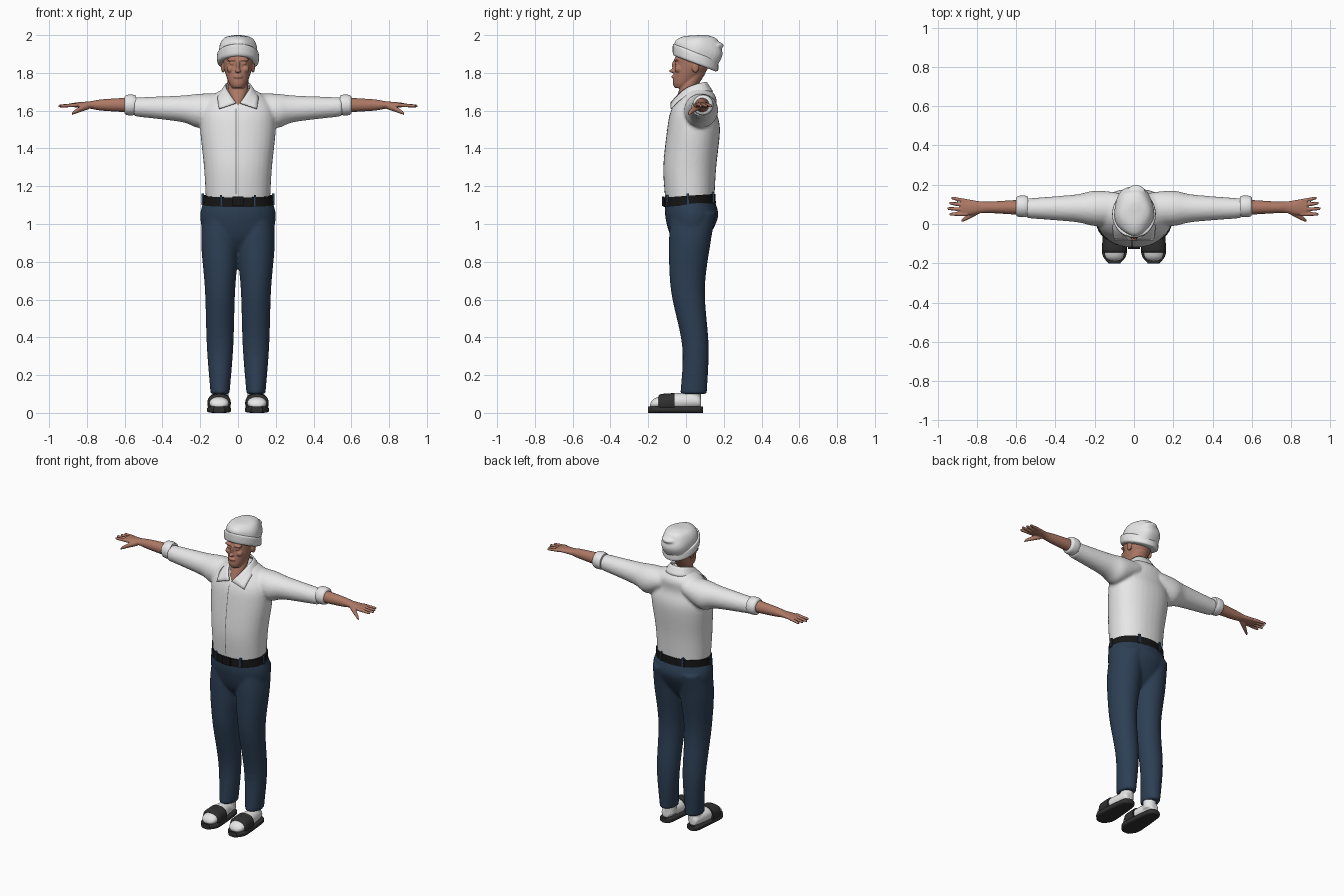
import bpy
import bmesh
from math import cos, sin, pi, copysign
from mathutils import Matrix, Vector

if "Cube" in bpy.data.objects:
    bpy.data.objects.remove(bpy.data.objects["Cube"])

BOTH = (1, -1)
made = []


def material(name, rgb):
    mat = bpy.data.materials.new(name)
    mat.use_nodes = True
    mat.diffuse_color = (*rgb, 1)
    bsdf = next(node for node in mat.node_tree.nodes if node.type == 'BSDF_PRINCIPLED')
    bsdf.inputs["Base Color"].default_value = (*rgb, 1)
    return mat


white = material("white cloth", [.8] * 3)
navy = material("navy denim", (.026, .05, .09))
skin = material("skin", (.42, .19, .13))
black = material("black leather", [.008] * 3)
rubber = material("dark rubber", [.03] * 3)
grey = material("seam grey", [.2] * 3)


def smooth_rings(rings, steps=6):
    """Catmull-Rom interpolation between section rings."""
    rings = [Vector(ring if len(ring) == 4 else (*ring, ring[-1])) for ring in rings]
    padded = [rings[0], *rings, rings[-1]]
    result = []
    for before, start, end, after in zip(padded, padded[1:], padded[2:], padded[3:]):
        tangent_in, tangent_out = (end - before) / 2, (after - start) / 2
        for step in range(steps):
            t = step / steps
            ease = t * t * (3 - 2 * t)
            result.append(start.lerp(end, ease) + tangent_in * t * (1 - t) ** 2
                          - tangent_out * t * t * (1 - t))
    return result + [rings[-1]]


def loft(bm, rings, axis='z', offset=0, drift=0, tilt=(0, 0), sides=(1,), power=2, ripple=0, segments=32):
    """Skin rings of (position, centre, radius, second radius) along an axis."""
    sections = smooth_rings(rings)
    for side in sides:
        loops = []
        for index, (along, centre, wide, deep) in enumerate(sections):
            lean = tilt[0] + (tilt[1] - tilt[0]) * index / (len(sections) - 1)
            middle = offset + drift * (along - rings[0][0])
            loop = []
            for corner in range(segments):
                angle = 2 * pi * corner / segments
                c, s = cos(angle), sin(angle)
                wave = 1 + ripple * cos(5 * angle + 1)
                u = middle + wave * wide * copysign(abs(c) ** (2 / power), c)
                v = centre + wave * deep * copysign(abs(s) ** (2 / power), s)
                w = along + lean * (v - centre)
                x, y, z = {'x': (w, u, v), 'y': (u, w, v), 'z': (u, v, w)}[axis]
                loop.append(bm.verts.new((side * x, y, z)))
            loops.append(loop)
        for low, high in zip(loops, loops[1:]):
            for i in range(segments):
                bm.faces.new((low[i - 1], low[i], high[i], high[i - 1]))
        bm.faces.new(loops[0])
        bm.faces.new(loops[-1])


def blob(bm, centre, radii, sides=(1,)):
    x, y, z = centre
    for side in sides:
        place = Matrix.Translation((side * x, y, z)) @ Matrix.Diagonal((*radii, 1))
        bmesh.ops.create_uvsphere(bm, u_segments=16, v_segments=10, radius=1, matrix=place)


def box(bm, centre, size):
    place = Matrix.Translation(centre) @ Matrix.Diagonal((*size, 1))
    bmesh.ops.create_cube(bm, size=1, matrix=place)


def ribbon(bm, left, right):
    """Strip of faces between two rows of points."""
    pairs = [(bm.verts.new(a), bm.verts.new(b)) for a, b in zip(left, right)]
    for (a, b), (c, d) in zip(pairs, pairs[1:]):
        bm.faces.new((a, b, d, c))


def finish(name, bm, mat, voxel=0, relax=3):
    """Turn the bmesh into an object, optionally fusing its pieces into one skin."""
    bmesh.ops.recalc_face_normals(bm, faces=bm.faces)
    mesh = bpy.data.meshes.new(name)
    bm.to_mesh(mesh)
    bm.free()
    mesh.materials.append(mat)
    obj = bpy.data.objects.new(name, mesh)
    bpy.context.collection.objects.link(obj)
    if voxel:
        fuse = obj.modifiers.new("fuse", 'REMESH')
        fuse.mode = 'VOXEL'
        fuse.voxel_size = voxel
        fuse.use_smooth_shade = True
        soften = obj.modifiers.new("soften", 'SMOOTH')
        soften.factor = .5
        soften.iterations = relax
    made.append(obj)
    return obj


# Shirt: torso and sleeves fused
bm = bmesh.new()
loft(bm, [(1.13, .02, .17, .13), (1.3, .02, .18, .14), (1.5, .04, .2, .14), (1.6, .04, .19, .12),
          (1.67, .06, .15, .1), (1.72, .06, .07, .06)], power=2.2)
loft(bm, [(.08, 1.63, .08, .06), (.2, 1.6, .09, .09), (.3, 1.61, .07), (.55, 1.62, .05)],
     'x', offset=.08, sides=BOTH)
shirt = finish("shirt", bm, white, voxel=.009, relax=6)

# Rolled cuffs
bm = bmesh.new()
loft(bm, [(.54, 1.63, .05), (.56, 1.63, .055), (.59, 1.63, .053), (.6, 1.63, .045)],
     'x', offset=.09, sides=BOTH)
finish("sleeve_cuffs", bm, white)

# Collar: half strip from nape to tip, mirrored
bm = bmesh.new()
ribbon(bm, [(0, .11, 1.75), (.05, .1, 1.75), (.07, .05, 1.74), (.06, -.02, 1.71), (.01, -.08, 1.64)],
       [(0, .15, 1.7), (.08, .12, 1.7), (.1, .05, 1.69), (.11, -.03, 1.67), (.1, -.08, 1.61)])
collar = finish("collar", bm, white)
collar.modifiers.new("mirror", 'MIRROR').use_clip = True
curve = collar.modifiers.new("curve", 'SUBSURF')
curve.levels = curve.render_levels = 2
curve.boundary_smooth = 'PRESERVE_CORNERS'
thickness = collar.modifiers.new("thickness", 'SOLIDIFY')
thickness.thickness = .008
thickness.offset = 0

# Front seam laid onto the shirt
bm = bmesh.new()
heights = [1.16 + .015 * step for step in range(31)]
ribbon(bm, [(-.012, -.2, z) for z in heights], [(-.007, -.2, z) for z in heights])
wrap = finish("front_seam", bm, grey).modifiers.new("wrap", 'SHRINKWRAP')
wrap.target = shirt
wrap.wrap_method = 'PROJECT'
wrap.wrap_mode = 'ABOVE_SURFACE'
wrap.use_project_y = True
wrap.use_positive_direction = True
wrap.offset = .002

# Trousers: hips and legs fused
bm = bmesh.new()
loft(bm, [(.86, .02, .06, .05), (.93, .02, .17, .1), (1.04, .03, .2, .14), (1.13, .02, .18, .13)])
loft(bm, [(.1, .04, .05, .07), (.35, .05, .07), (.65, .01, .08, .09), (.9, .02, .1, .11),
          (1.06, .04, .09, .12)], offset=.095, sides=BOTH)
finish("trousers", bm, navy, voxel=.009)

# Belt, buckle and loops
bm = bmesh.new()
loft(bm, [(1.1, .02, .187, .138), (1.15, .02, .185, .136)], tilt=(.07, .07))
box(bm, (0, -.12, 1.12), (.06, .014, .05))
finish("belt", bm, black)
bm = bmesh.new()
for side in BOTH:
    for x, y in ((.09, -.1), (.187, .01), (.08, .145)):
        box(bm, (side * x, y, 1.13 + .07 * y), (.013, .013, .06))
finish("belt_loops", bm, navy)

# Head, neck and facial forms fused
bm = bmesh.new()
loft(bm, [(1.72, -.03, .03), (1.75, -.01, .05, .06), (1.83, .03, .075, .09), (1.92, .04, .08, .09),
          (1.95, .05, .05)])
loft(bm, [(1.62, -.05, .01, .02), (1.7, 0, .05, .04), (1.8, .05, .055)])
blob(bm, (0, -.07, 1.81), (.015, .02, .01))  # nose
blob(bm, (0, -.06, 1.84), (.01, .015, .03))  # nose bridge
blob(bm, (0, -.065, 1.78), (.025, .012, .01))  # lips
blob(bm, (.03, -.05, 1.87), (.03, .015, .01), BOTH)  # brows
blob(bm, (.03, -.05, 1.85), (.015, .01, .01), BOTH)  # eyelids
blob(bm, (.04, -.04, 1.82), (.02, .02, .02), BOTH)  # cheeks
blob(bm, (.08, .05, 1.83), (.01, .02, .03), BOTH)  # ears
finish("head_and_neck", bm, skin, voxel=.0045, relax=2)

# Slouched knit hat with turned-up band
bm = bmesh.new()
loft(bm, [(1.87, .05, .1, .11), (1.93, .07, .1, .125), (1.97, .08, .085, .1), (1.99, .09, .06, .07),
          (2, .09, .02)], tilt=(-.4, 0), ripple=.025)
blob(bm, (.01, .16, 1.945), (.05, .04, .02))
finish("hat_crown", bm, white, voxel=.006)
bm = bmesh.new()
loft(bm, [(1.85, .045, .1, .11), (1.86, .05, .11, .12), (1.9, .05, .11, .12), (1.91, .05, .1, .115)],
     tilt=(-.38, -.38))
finish("hat_band", bm, white)

# Forearms, hands, fingers and thumbs fused
bm = bmesh.new()
loft(bm, [(.56, 1.63, .04), (.72, 1.63, .03), (.78, 1.63, .03, .02), (.84, 1.63, .04, .015),
          (.88, 1.63, .04, .01)], 'x', offset=.085, sides=BOTH)
for finger in range(4):
    reach = .95 - .01 * abs(finger - 1)
    loft(bm, [(.85, 1.63, .011), (reach - .01, 1.625, .008), (reach, 1.625, .004)], 'x',
         offset=.05 + .022 * finger, drift=.07 * finger, sides=BOTH, segments=12)
loft(bm, [(.79, 1.625, .018), (.83, 1.61, .016), (.87, 1.59, .01), (.88, 1.58, .005)], 'x',
     offset=.07, drift=-.6, sides=BOTH, segments=12)
finish("forearms_and_hands", bm, skin, voxel=.004, relax=2)

# Socks
bm = bmesh.new()
loft(bm, [(-.19, .04, .02, .01), (-.16, .05, .05, .03), (-.05, .06, .05, .045), (.06, .06, .035),
          (.08, .05, .02)], 'y', offset=.1, sides=BOTH)
loft(bm, [(.05, .04, .04), (.15, .04, .04)], offset=.09, sides=BOTH)
finish("socks", bm, white, voxel=.006)

# Slippers: soles and straps
bm = bmesh.new()
outline = ((-.2, .03), (-.16, .06), (-.1, .062), (.06, .045), (.09, .02))
loft(bm, [(y, .017, width, .017) for y, width in outline], 'y', offset=.1, sides=BOTH, power=4)
finish("slipper_soles", bm, rubber)
bm = bmesh.new()
loft(bm, [(-.145, .05, .055, .04), (-.13, .05, .062, .05), (-.06, .055, .06, .05)],
     'y', offset=.1, sides=BOTH, power=2.4)
finish("slipper_straps", bm, rubber)

# Smooth shading with sharp creases kept
bpy.ops.object.select_all(action='DESELECT')
for obj in made:
    obj.select_set(True)
bpy.context.view_layer.objects.active = shirt
bpy.ops.object.shade_smooth_by_angle(angle=pi / 4)
